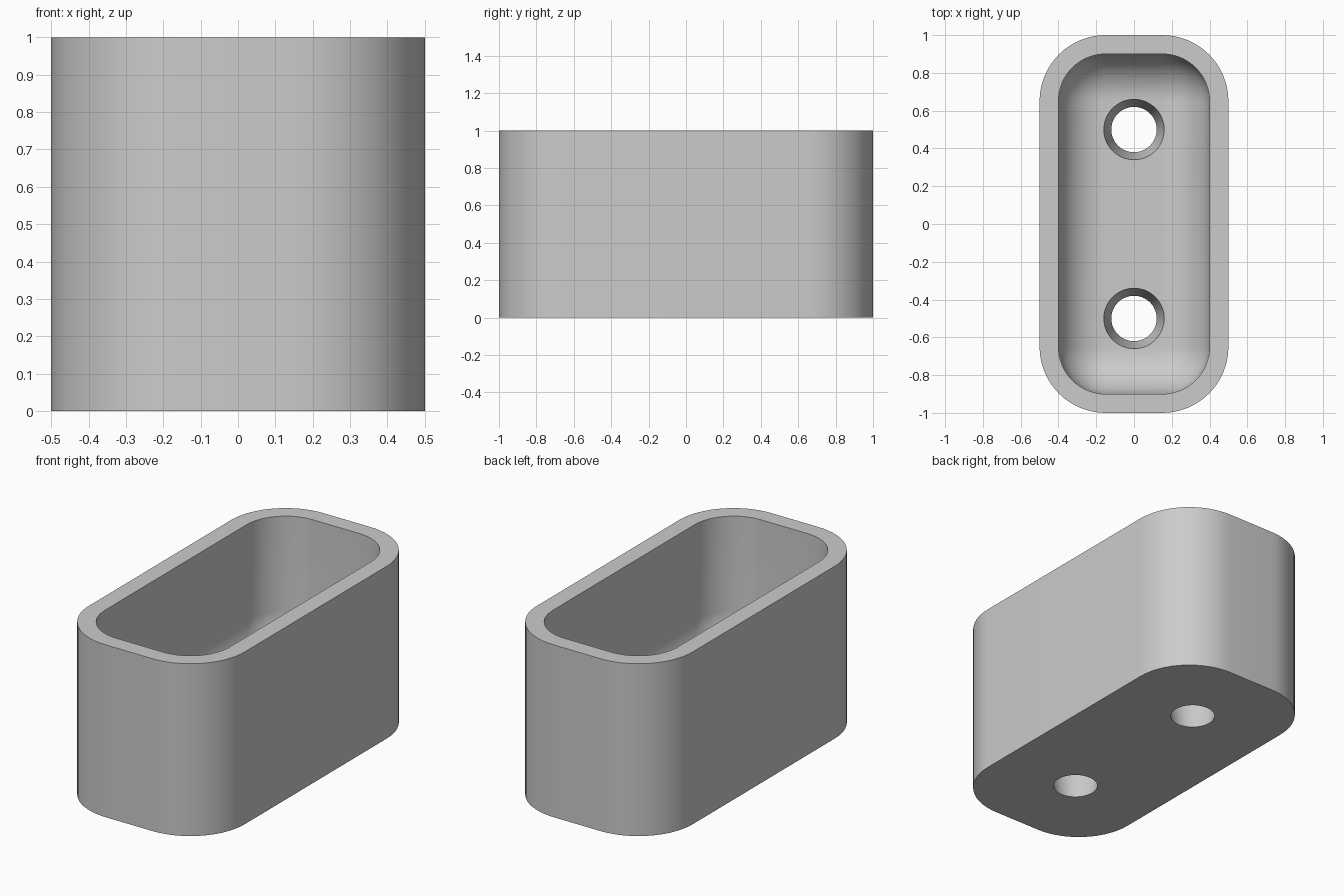
import bpy
import bmesh
from math import sin, cos, pi

cube = bpy.data.objects.get("Cube")
if cube:
    bpy.data.objects.remove(cube, do_unlink=True)

HALF_X, HALF_Y, HEIGHT = 0.5, 1.0, 1.0
CORNER, WALL, FLOOR = 0.35, 0.1, 0.2
FILLET = CORNER - WALL
STEPS = 16

grey = bpy.data.materials.new("plain_grey")
grey.use_nodes = True
colour = (0.6, 0.6, 0.6, 1)
grey.diffuse_color = colour
grey.node_tree.nodes["Principled BSDF"].inputs["Base Color"].default_value = colour


def rounded_loop(bm, inset, z):
    """Rounded rectangle, inset evenly from the outer outline."""
    r = max(CORNER - inset, 0)
    verts = []
    for q, (sx, sy) in enumerate([(1, 1), (-1, 1), (-1, -1), (1, -1)]):
        for i in range(STEPS + 1):
            a = (q + i / STEPS) * pi / 2
            verts.append(bm.verts.new((sx * (HALF_X - CORNER) + r * cos(a),
                                       sy * (HALF_Y - CORNER) + r * sin(a), z)))
    return verts


def finish(name, bm):
    bmesh.ops.remove_doubles(bm, verts=bm.verts, dist=1e-5)
    bmesh.ops.recalc_face_normals(bm, faces=bm.faces)
    mesh = bpy.data.meshes.new(name)
    bm.to_mesh(mesh)
    bm.free()
    mesh.materials.append(grey)
    obj = bpy.data.objects.new(name, mesh)
    bpy.context.collection.objects.link(obj)
    return obj


# Tub: outer wall, rim, inner wall and a quarter-round down to the floor
sections = [(0, 0), (0, HEIGHT), (WALL, HEIGHT)]
for i in range(STEPS + 1):
    a = i / STEPS * pi / 2
    sections.append((WALL + FILLET * (1 - cos(a)), FLOOR + FILLET * (1 - sin(a))))

bm = bmesh.new()
loops = [rounded_loop(bm, inset, z) for inset, z in sections]
for low, high in zip(loops, loops[1:]):
    n = len(low)
    for i in range(n):
        j = (i + 1) % n
        bm.faces.new((low[i], low[j], high[j], high[i]))
bm.faces.new(loops[0])
bm.faces.new(loops[-1][::STEPS + 1])
tub = finish("tub", bm)

# Two tapered screw holes through the floor
taper = (0.16 - 0.12) / FLOOR
for name, y in (("front_hole_cutter", -0.5), ("back_hole_cutter", 0.5)):
    bm = bmesh.new()
    depth = FLOOR + 0.2
    bmesh.ops.create_cone(bm, cap_ends=True, segments=64, depth=depth,
                          radius1=0.12 - 0.1 * taper, radius2=0.16 + 0.1 * taper)
    bmesh.ops.translate(bm, verts=bm.verts, vec=(0, y, FLOOR / 2))
    cutter = finish(name, bm)
    cutter.hide_render = True
    cutter.hide_set(True)
    cut = tub.modifiers.new(name, "BOOLEAN")
    cut.operation = "DIFFERENCE"
    cut.solver = "EXACT"
    cut.object = cutter

# Apply the cuts, then smooth the rounded walls
bpy.context.view_layer.update()
graph = bpy.context.evaluated_depsgraph_get()
cut_mesh = bpy.data.meshes.new_from_object(tub.evaluated_get(graph))
tub.modifiers.clear()
tub.data = cut_mesh
for obj in list(bpy.data.objects):
    if obj.name.endswith("_cutter"):
        bpy.data.objects.remove(obj, do_unlink=True)

bpy.ops.object.select_all(action="DESELECT")
bpy.context.view_layer.objects.active = tub
tub.select_set(True)
bpy.ops.object.shade_smooth_by_angle(angle=pi / 6)
